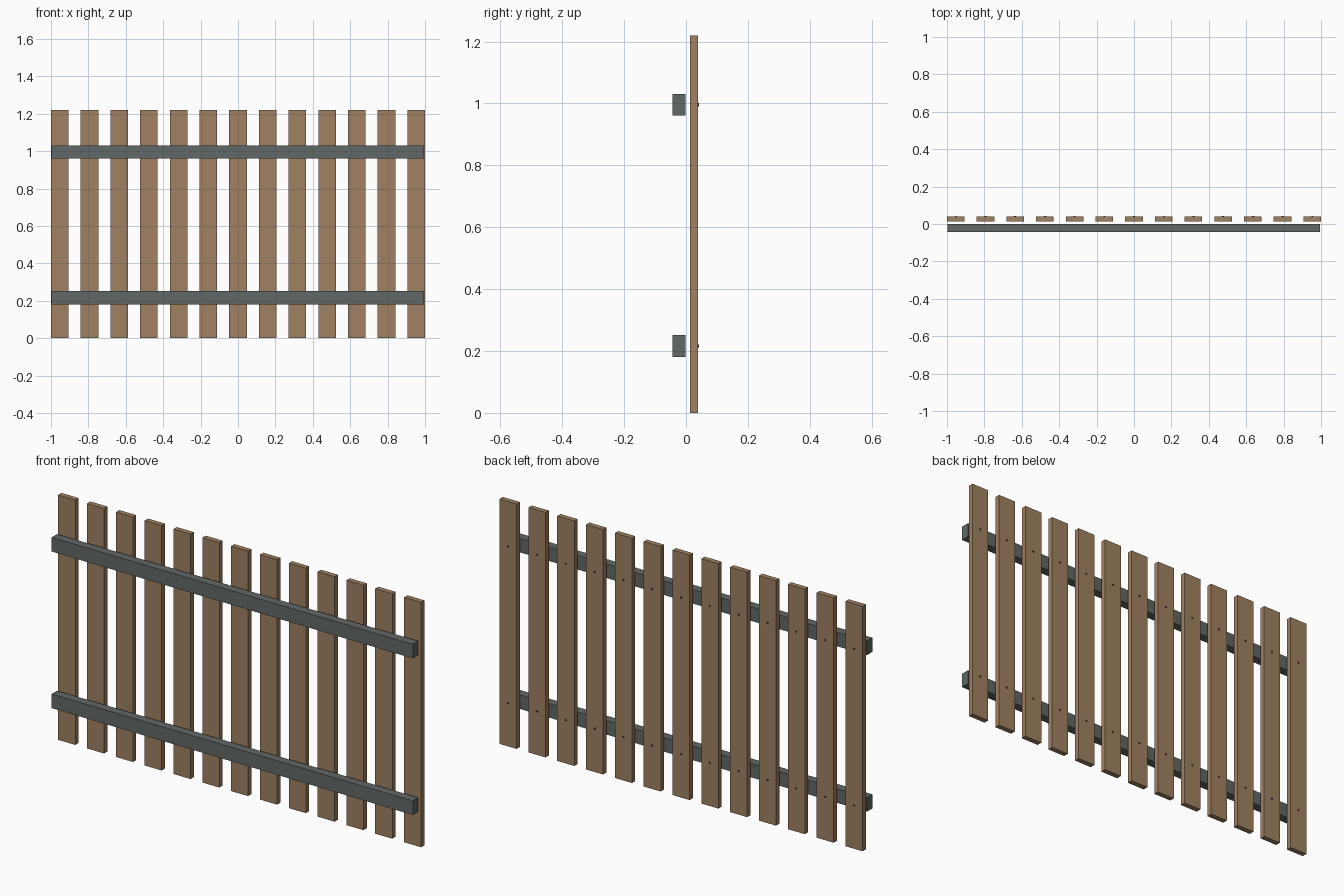
import bpy
from math import pi

cube = bpy.data.objects.get("Cube")
if cube:
    bpy.data.objects.remove(cube, do_unlink=True)


def material(name, rgb):
    mat = bpy.data.materials.new(name)
    mat.use_nodes = True
    mat.diffuse_color = (*rgb, 1)
    mat.node_tree.nodes["Principled BSDF"].inputs["Base Color"].default_value = (*rgb, 1)
    return mat


wood = material("brown wood", (0.35, 0.22, 0.12))
slate = material("slate grey", (0.12, 0.14, 0.135))
iron = material("dark iron", (0.06, 0.05, 0.045))


def box(name, low, high, mat):
    centre = [(a + b) / 2 for a, b in zip(low, high)]
    bpy.ops.mesh.primitive_cube_add(size=1, location=centre)
    obj = bpy.context.object
    obj.name = name
    obj.scale = [b - a for a, b in zip(low, high)]
    bpy.ops.object.transform_apply(location=False, rotation=False, scale=True)
    obj.data.materials.append(mat)


def screw(name, x, y, z):
    bpy.ops.mesh.primitive_cylinder_add(vertices=12, radius=0.005, depth=0.006,
                                        location=(x, y, z), rotation=(pi / 2, 0, 0))
    obj = bpy.context.object
    obj.name = name
    obj.data.materials.append(iron)
    bpy.ops.object.shade_smooth_by_angle()


count, width, height = 13, 0.094, 1.22
front, back = 0.013, 0.039
rails = {"lower": 0.216, "upper": 0.996}

# Horizontal rails
for label, z in rails.items():
    box(f"{label}_rail", (-0.997, -0.044, z - 0.035), (0.994, -0.001, z + 0.035), slate)

# Upright planks, each with a screw head at both rails
step = (2 - width) / (count - 1)
for i in range(count):
    x = -1 + width / 2 + i * step
    box(f"plank_{i + 1}", (x - width / 2, front, 0), (x + width / 2, back, height), wood)
    for label, z in rails.items():
        screw(f"{label}_screw_{i + 1}", x, back, z)
